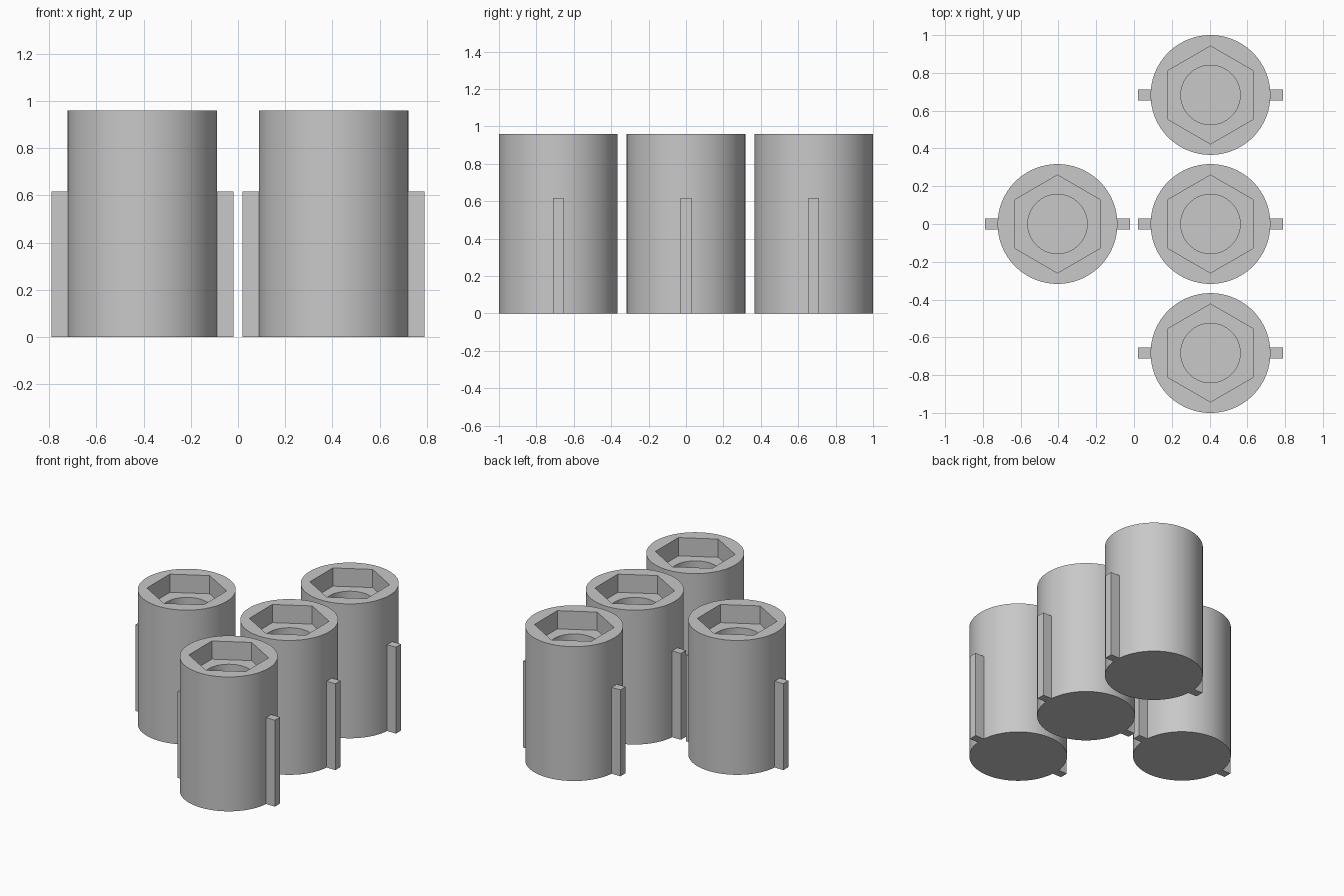
import bpy, bmesh, math

if "Cube" in bpy.data.objects:
    bpy.data.objects.remove(bpy.data.objects["Cube"])

SEG = 96                      # multiple of 6 so the hexagon corners are exact
R_OUT, R_HOLE, R_HEX = 0.317, 0.157, 0.259
HEIGHT, HEX_FLOOR, HOLE_FLOOR = 0.96, 0.83, 0.16
TAB_REACH, TAB_WIDTH, TAB_HEIGHT = 0.385, 0.058, 0.617
CENTRES = [(0.405, 0.683), (0.405, 0), (0.405, -0.683), (-0.405, 0)]

grey = bpy.data.materials.new("plain grey")
grey.diffuse_color = (0.58, 0.58, 0.58, 1)
grey.use_nodes = True
grey.node_tree.nodes["Principled BSDF"].inputs["Base Color"].default_value = grey.diffuse_color


def round_radius(r):
    return lambda a: r


def hex_radius(a):
    # hexagon with corners on +y and -y
    t = (a - math.pi / 2) % (math.pi / 3) - math.pi / 6
    return R_HEX * math.cos(math.pi / 6) / math.cos(t)


def finish(bm, name, x, y):
    bmesh.ops.recalc_face_normals(bm, faces=bm.faces[:])
    mesh = bpy.data.meshes.new(name)
    bm.to_mesh(mesh)
    bm.free()
    mesh.materials.append(grey)
    obj = bpy.data.objects.new(name, mesh)
    obj.location = (x, y, 0)
    bpy.context.collection.objects.link(obj)
    return obj


def sleeve(name, x, y):
    # outer wall, hexagonal pocket and round blind hole as one skin
    levels = [(round_radius(R_OUT), 0), (round_radius(R_OUT), HEIGHT),
              (hex_radius, HEIGHT), (hex_radius, HEX_FLOOR),
              (round_radius(R_HOLE), HEX_FLOOR), (round_radius(R_HOLE), HOLE_FLOOR)]
    bm = bmesh.new()
    rings = []
    for radius, z in levels:
        angles = [2 * math.pi * i / SEG for i in range(SEG)]
        rings.append([bm.verts.new((radius(a) * math.cos(a), radius(a) * math.sin(a), z))
                      for a in angles])
    for low, high in zip(rings, rings[1:]):
        for i in range(SEG):
            j = (i + 1) % SEG
            bm.faces.new((low[i], low[j], high[j], high[i]))
    bm.faces.new(rings[0])
    bm.faces.new(rings[-1])
    obj = finish(bm, name, x, y)
    bpy.ops.object.select_all(action='DESELECT')
    obj.select_set(True)
    bpy.context.view_layer.objects.active = obj
    bpy.ops.object.shade_smooth_by_angle(angle=math.radians(30))


def side_tab(name, x, y, side):
    # rectangular rib on the side of the sleeve
    inner = R_OUT - 0.007
    bm = bmesh.new()
    bmesh.ops.create_cube(bm, size=1)
    for v in bm.verts:
        v.co.x = side * (TAB_REACH if v.co.x > 0 else inner)
        v.co.y *= TAB_WIDTH
        v.co.z = TAB_HEIGHT if v.co.z > 0 else 0
    finish(bm, name, x, y)


for n, (cx, cy) in enumerate(CENTRES, 1):
    sleeve(f"sleeve_{n}", cx, cy)
    side_tab(f"right_tab_{n}", cx, cy, 1)
    side_tab(f"left_tab_{n}", cx, cy, -1)
